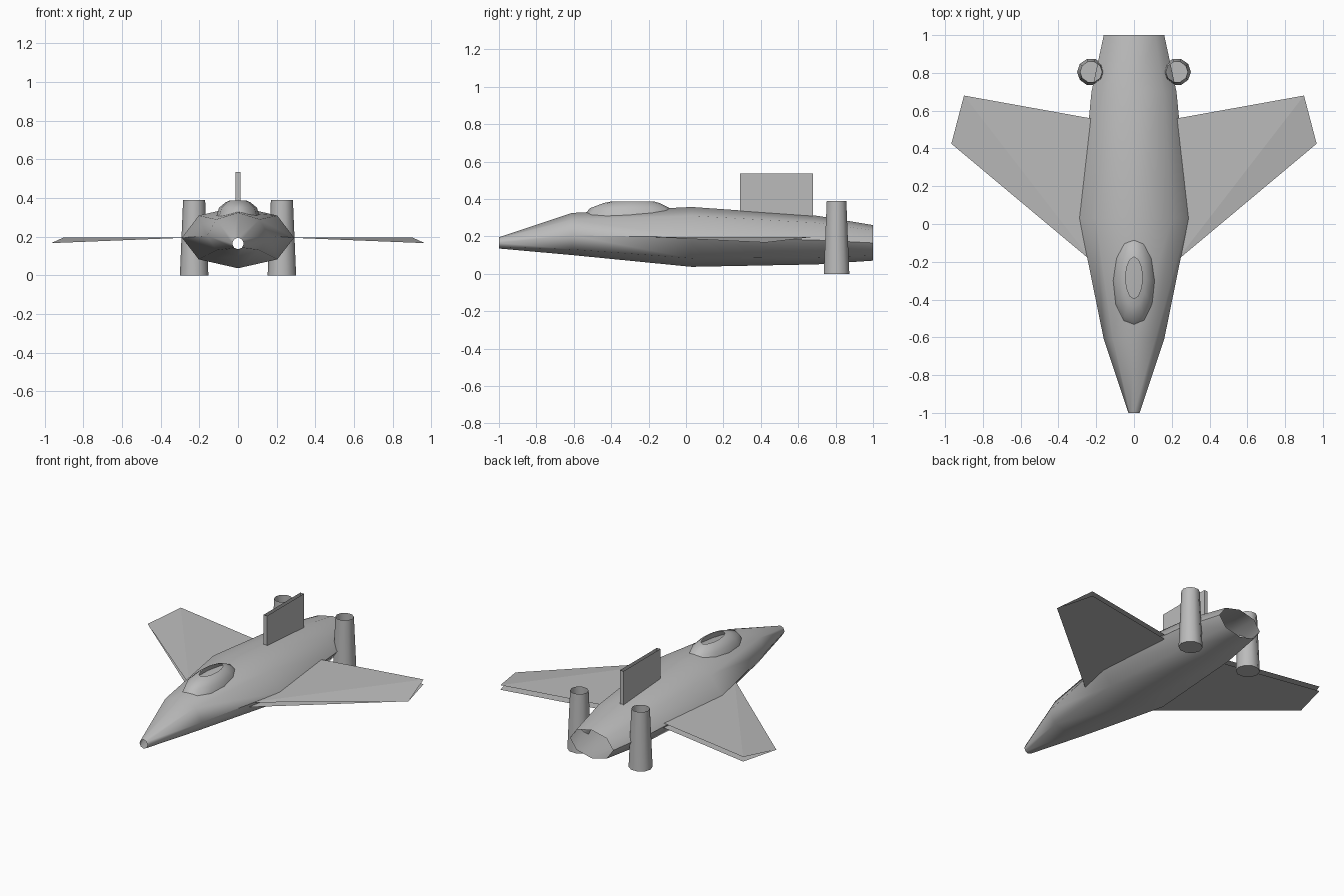
import bpy, bmesh, math

if "Cube" in bpy.data.objects:
    bpy.data.objects.remove(bpy.data.objects["Cube"])

grey = bpy.data.materials.new("light_grey")
grey.diffuse_color = (0.5, 0.5, 0.5, 1)
grey.use_nodes = True
grey.node_tree.nodes["Principled BSDF"].inputs["Base Color"].default_value = grey.diffuse_color


def make(name, bm, angle=None):
    """Turn a bmesh into a named object, smooth if an angle is given."""
    me = bpy.data.meshes.new(name)
    bm.to_mesh(me)
    bm.free()
    me.materials.append(grey)
    ob = bpy.data.objects.new(name, me)
    bpy.context.collection.objects.link(ob)
    if angle:
        bpy.ops.object.select_all(action='DESELECT')
        ob.select_set(True)
        bpy.context.view_layer.objects.active = ob
        bpy.ops.object.shade_smooth_by_angle(angle=math.radians(angle))
    return ob


def loft(name, rings, angle=60, close_start=False):
    """Skin a row of closed rings, leaving the ends open."""
    bm = bmesh.new()
    rows = [[bm.verts.new(p) for p in ring] for ring in rings]
    for a, b in zip(rows, rows[1:]):
        n = len(a)
        for i in range(n):
            j = (i + 1) % n
            bm.faces.new((a[i], a[j], b[j], b[i]))
    if close_start:
        bm.faces.new(rows[0][::-1])
    return make(name, bm, angle)


def ellipse(cx, cy, z, rx, ry, n):
    return [(cx + rx * math.cos(2 * math.pi * i / n),
             cy + ry * math.sin(2 * math.pi * i / n), z) for i in range(n)]


# Fuselage: open eight-sided tube; y, half width, bottom, middle, top
stations = [(-1, 0.03, 0.135, 0.165, 0.195),
            (-0.61, 0.16, 0.10, 0.205, 0.325),
            (0.03, 0.29, 0.037, 0.195, 0.357),
            (0.70, 0.225, 0.05, 0.18, 0.31),
            (1.0, 0.16, 0.07, 0.165, 0.26)]
rings = []
for y, w, lo, mid, hi in stations:
    c, k = 0.70 * w, 0.71
    up, dn = mid + (hi - mid) * k, mid - (mid - lo) * k
    rings.append([(0, y, hi), (c, y, up), (w, y, mid), (c, y, dn),
                  (0, y, lo), (-c, y, dn), (-w, y, mid), (-c, y, up)])
loft("fuselage", rings)

# Canopy: low dome with an open top
loft("canopy", [ellipse(0, -0.3, 0.305, 0.112, 0.25, 12),
                ellipse(0, -0.3, 0.35, 0.098, 0.215, 12),
                ellipse(0, -0.29, 0.378, 0.065, 0.15, 12),
                ellipse(0, -0.285, 0.387, 0.045, 0.11, 12)])

# Tail fin: thin box, open at the top
def box_ring(z):
    return [(-0.013, 0.29, z), (0.013, 0.29, z), (0.013, 0.68, z), (-0.013, 0.68, z)]
loft("tail_fin", [box_ring(0.30), box_ring(0.535)], 30)

# Wings: an upper and a lower sheet that meet at the forward tip
plan = [(0.22, -0.20), (0.967, 0.425), (0.90, 0.68), (0.20, 0.554)]
for side, s in (("left", -1), ("right", 1)):
    bm = bmesh.new()
    for heights in ((0.197, 0.167, 0.197, 0.197), (0.166,) * 4):
        v = [bm.verts.new((s * x, y, z)) for (x, y), z in zip(plan, heights)]
        up = heights[0] > 0.18
        for tri in ((0, 1, 2), (0, 2, 3)):
            order = tri if up == (s > 0) else tri[::-1]
            bm.faces.new([v[i] for i in order])
    make(side + "_wing", bm)

    # Upright tapered pods beside the tail
    x = s * 0.227
    loft(side + "_pod", [ellipse(x, 0.805, 0, 0.074, 0.072, 10),
                         ellipse(x, 0.805, 0.04, 0.072, 0.07, 10),
                         ellipse(x, 0.805, 0.39, 0.057, 0.055, 10)],
         60, close_start=True)
